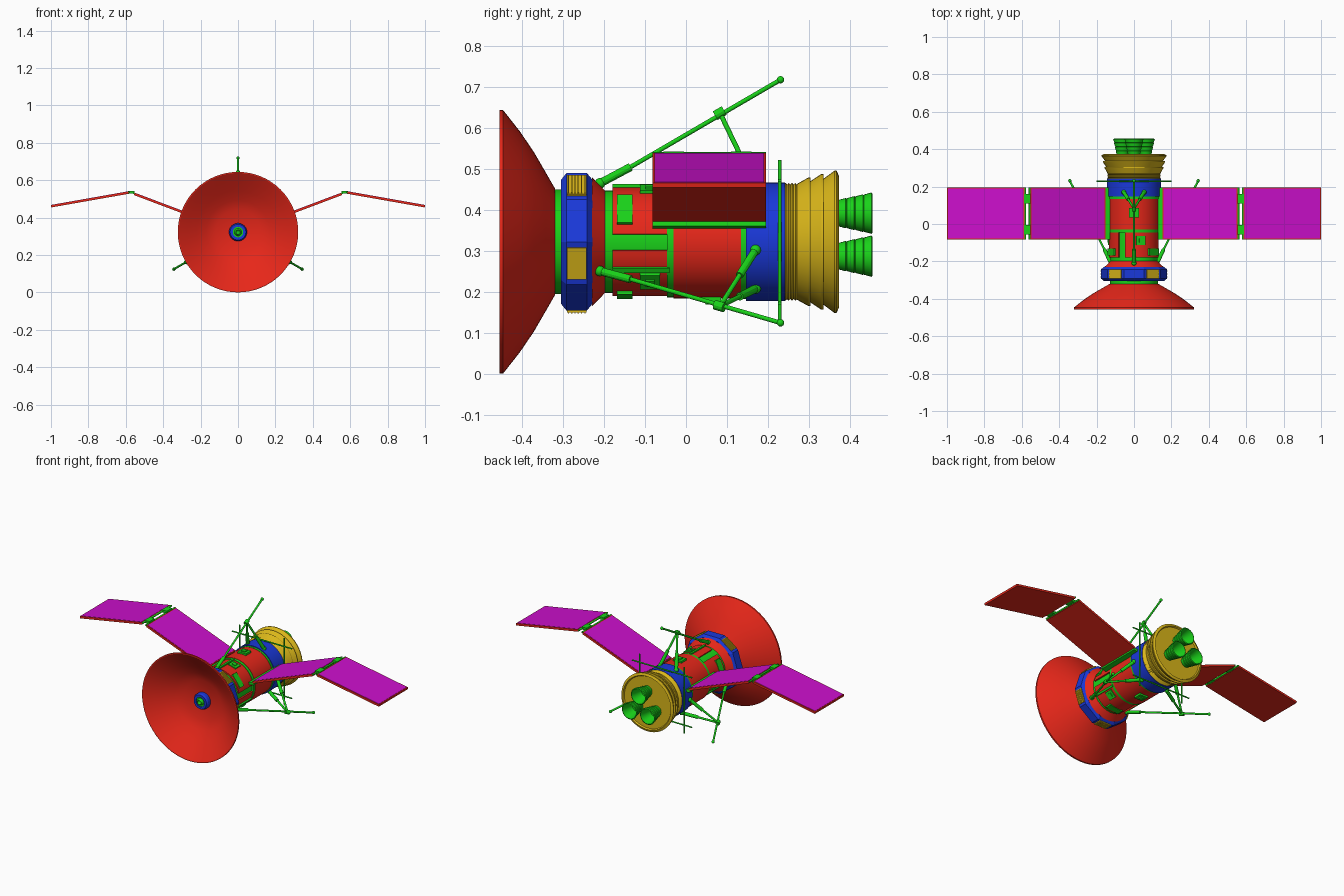
import bpy, bmesh
from math import radians, cos, sin, pi
from mathutils import Vector, Matrix

if "Cube" in bpy.data.objects:
    bpy.data.objects.remove(bpy.data.objects["Cube"])

C = 0.322  # height of the body axis, which runs along y
mats = {}
for n, c in dict(red=(.8, .02, .01), blue=(.01, .04, .7), green=(.01, .65, .01),
                 gold=(.7, .47, .01), magenta=(.6, .005, .6)).items():
    mats[n] = bpy.data.materials.new(n)
    mats[n].diffuse_color = (*c, 1)


def finish(name, bm, col, smooth=True):
    bmesh.ops.remove_doubles(bm, verts=bm.verts, dist=1e-5)
    bmesh.ops.recalc_face_normals(bm, faces=bm.faces)
    me = bpy.data.meshes.new(name)
    bm.to_mesh(me)
    bm.free()
    me.materials.append(mats[col])
    if smooth:
        me.shade_smooth()
        me.set_sharp_from_angle(angle=radians(28))
    ob = bpy.data.objects.new(name, me)
    bpy.context.collection.objects.link(ob)
    return ob


def pt(r, y, deg):
    a = radians(deg)
    return Vector((r * cos(a), y, C + r * sin(a)))


def lathe(name, prof, col, seg=48, start=0, sweep=360, centre=(0, 0), smooth=True):
    """Turn (radius, y) points about y; a partial sweep makes a closed curved plate."""
    bm = bmesh.new()
    full = sweep == 360
    off = Vector((centre[0], 0, centre[1]))
    rings = [[bm.verts.new(pt(r, y, start + sweep * i / seg) + off) for r, y in prof]
             for i in range(seg if full else seg + 1)]
    n = len(prof)
    for i in range(seg):
        a, b = rings[i], rings[(i + 1) % len(rings)]
        for j in range(n - 1 if full else n):
            k = (j + 1) % n
            bm.faces.new((a[j], a[k], b[k], b[j]))
    if not full:
        bm.faces.new(rings[0])
        bm.faces.new(rings[-1])
    return finish(name, bm, col, smooth)


def drum(name, y0, y1, r, col, r2=None):
    return lathe(name, [(0, y0), (r, y0), (r2 or r, y1), (0, y1)], col)


def rod(name, p, q, r, col="green"):
    bm = bmesh.new()
    d = q - p
    m = Matrix.Translation((p + q) / 2) @ d.to_track_quat('Z', 'Y').to_matrix().to_4x4()
    bmesh.ops.create_cone(bm, cap_ends=True, segments=12, radius1=r, radius2=r,
                          depth=d.length, matrix=m)
    return finish(name, bm, col)


def ball(name, p, r):
    bm = bmesh.new()
    bmesh.ops.create_uvsphere(bm, u_segments=14, v_segments=8, radius=r,
                              matrix=Matrix.Translation(p))
    return finish(name, bm, "green")


def block(name, deg, r, y, size, col):
    """Box on the hull: size is (tangential, along y, radial)."""
    bm = bmesh.new()
    m = (Matrix.Translation(pt(r, y, deg)) @ Matrix.Rotation(radians(90 - deg), 4, 'Y')
         @ Matrix.Diagonal((*size, 1)))
    bmesh.ops.create_cube(bm, size=1, matrix=m)
    return finish(name, bm, col, False)


def slab(name, p, q, y0, y1, lo, hi, col):
    """Plate from p to q in (x, z), between heights lo and hi along its normal."""
    p, q = Vector((p[0], 0, p[1])), Vector((q[0], 0, q[1]))
    d = (q - p).normalized()
    nrm = Vector((-d.z, 0, d.x)) * (1 if d.x > 0 else -1)
    bm = bmesh.new()
    for e in (p, q):
        for y in (y0, y1):
            for h in (lo, hi):
                bm.verts.new(e + nrm * h + Vector((0, y, 0)))
    bmesh.ops.convex_hull(bm, input=bm.verts)
    return finish(name, bm, col, False)


# Dish with feed horn
lathe("dish", [(0, -.325), (.12, -.335), (.17, -.358), (.22, -.389), (.27, -.424), (.316, -.456),
               (.322, -.456), (.322, -.447), (.27, -.406), (.22, -.372), (.17, -.343),
               (.13, -.32), (0, -.318)], "red", 64)
lathe("feed_ring", [(.028, -.33), (.028, -.362), (.042, -.362), (.048, -.352), (.048, -.33)], "blue", 32)
lathe("feed_horn", [(0, -.35), (.012, -.37), (.02, -.355), (.03, -.355), (.03, -.33)], "green", 32)

# Ten-sided equipment ring with five radiators
k = 1 / cos(pi / 10)
lathe("equipment_ring", [(0, -.305), (.152 * k, -.305), (.168 * k, -.292), (.168 * k, -.242),
                         (.152 * k, -.229), (0, -.229)], "blue", 10, smooth=False)
for i in range(5):
    a = 54 + 72 * i
    block("radiator", a, .168, -.267, (.08, .048, .01), "gold")
    for j in range(6):
        block("radiator_rib", a, .174, -.287 + .008 * j, (.074, .003, .003), "gold")

# Hull sections
drum("front_collar", -.322, -.3, .128, "green")
drum("front_cone", -.23, -.198, .158, "red", .125)
drum("hull_core", -.2, -.04, .125, "green")
for i in range(3):
    a = 120 * i
    lathe("hull_plate", [(.12, -.18), (.133, -.18), (.133, -.045), (.12, -.045)], "red",
          18, a + 8, 103)
    block("access_hatch", a + 74, .131, -.088, (.05, .048, .014), "green")
    block("hatch_window", a + 74, .14, -.088, (.022, .022, .006), "green")
    block("side_hatch", a + 37, .13, -.15, (.085, .038, .01), "green")
    block("hull_rail", a + 90, .137, -.11, (.012, .14, .008), "green")
drum("middle_ring", -.046, -.028, .136, "green")
drum("main_body", -.03, .135, .138, "red")
drum("rear_ring", .134, .147, .14, "green")
drum("rear_body", .146, .242, .145, "blue")
for a in (90, 270):
    block("body_hatch", a, .14, .06, (.055, .05, .014), "green")
    block("body_hatch_cap", a, .148, .06, (.025, .025, .01), "green")

# Stepped gold engine skirt
skirt = [(0, .238), (.14, .238)]
for i in range(4):
    skirt += [(.144, .243 + .008 * i), (.14, .247 + .008 * i)]
for y, r0, r1 in ((.272, .142, .157), (.304, .148, .166), (.336, .154, .174)):
    skirt += [(r0, y), (r1, y + .027), (r1, y + .032)]
lathe("engine_skirt", skirt + [(.16, .374), (.155, .366), (0, .366)], "gold")

# Three ribbed nozzles
for i in range(3):
    a = radians(90 + 120 * i)
    prof = [(0, .364), (.03, .364)]
    for j in range(4):
        y, r = .372 + .021 * j, .032 + .0045 * j
        prof += [(r, y), (r + .005, y + .018), (r + .003, y + .02)]
    prof += [(.045, .456), (.028, .385), (0, .385)]
    lathe("nozzle", prof, "green", 28, centre=(.07 * cos(a), .07 * sin(a)))

# Three antenna booms with paired struts
for a in (90, 210, 330):
    base, mid, joint, tip = pt(.143, -.21, a), pt(.183, -.135, a), pt(.315, .083, a), pt(.396, .231, a)
    rod("boom_sleeve", base, mid, .01)
    rod("boom", mid, tip, .0055)
    rod("boom_joint", joint.lerp(base, .04), joint.lerp(tip, .07), .012)
    ball("boom_base", base, .013)
    ball("boom_tip", tip, .009)
    for s in (-22, 22):
        foot = pt(.145, .17, a + s)
        rod("strut", joint, foot, .006)
        rod("strut_sleeve", joint.lerp(foot, .55), foot, .01)
        ball("strut_foot", foot, .013)

# Straight whip rods around the rear body
for a in (0, 90, 180, 270):
    t = Vector((-sin(radians(a)), 0, cos(radians(a)))) * .2
    rod("whip_rod", pt(.15, .229, a) - t, pt(.15, .229, a) + t, .004)

# Folding wings, both sides
Y0, Y1 = -.082, .195
for s in (-1, 1):
    parts = (("inner", (.155, .375), (.555, .526)), ("outer", (.585, .533), (.999, .46)))
    for n, p, q in parts:
        p, q = Vector((s * p[0], p[1])), Vector((s * q[0], q[1]))
        slab(n + "_wing", p, q, Y0, Y1, -.006, .006, "red")
        slab(n + "_wing_cells", p.lerp(q, .012), p.lerp(q, .988), Y0 + .005, Y1 - .005,
             .004, .0075, "magenta")
    slab("wing_root", (s * .13, .362), (s * .162, .368), Y0, Y1, -.008, .008, "green")
    for x, z in ((.558, .53), (.582, .536)):
        rod("hinge_rail", Vector((s * x, Y0, z)), Vector((s * x, Y1, z)), .005)
    for y in (-.055, .11):
        slab("hinge_bracket", (s * .553, .534), (s * .587, .534), y, y + .05, -.006, .009, "green")

for m in bpy.data.materials:
    if m.users and not m.is_grease_pencil:
        m.use_nodes = True
        m.node_tree.nodes["Principled BSDF"].inputs["Base Color"].default_value = m.diffuse_color
